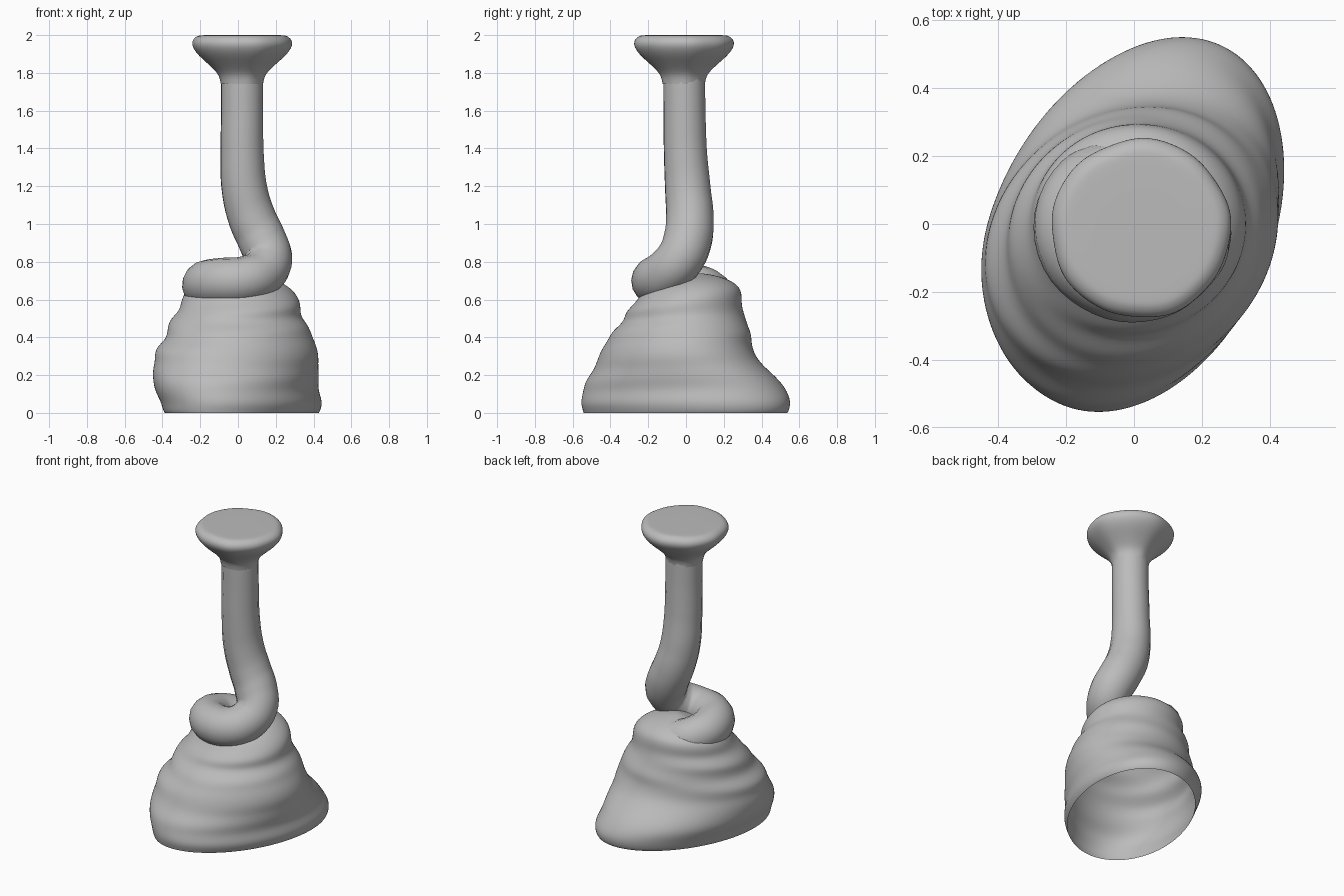
import bpy
import bmesh
from math import cos, sin, tau

cube = bpy.data.objects.get("Cube")
if cube:
    bpy.data.objects.remove(cube, do_unlink=True)

grey = bpy.data.materials.new("plain grey")
grey.use_nodes = True
grey.diffuse_color = (0.5, 0.5, 0.5, 1)
grey.node_tree.nodes["Principled BSDF"].inputs["Base Color"].default_value = (0.5, 0.5, 0.5, 1)


def loft(name, rings, segments, close_top):
    """Join rings of points given as functions of angle, then smooth them."""
    bm = bmesh.new()
    loops = [[bm.verts.new(ring(tau * i / segments)) for i in range(segments)]
             for ring in rings]
    for low, high in zip(loops, loops[1:]):
        for i in range(segments):
            j = (i + 1) % segments
            bm.faces.new((low[i], low[j], high[j], high[i]))
    if close_top:
        bm.faces.new(loops[-1])
    for face in bm.faces:
        face.smooth = True
    mesh = bpy.data.meshes.new(name)
    bm.to_mesh(mesh)
    bm.free()
    mesh.materials.append(grey)
    obj = bpy.data.objects.new(name, mesh)
    bpy.context.collection.objects.link(obj)
    smooth = obj.modifiers.new("smooth", "SUBSURF")
    smooth.levels = smooth.render_levels = 2
    return obj


def body_ring(z, left, right, front, back):
    """Skewed ellipse filling the given extents, with a slight spiral ripple."""
    cx, cy = (left + right) / 2, (front + back) / 2
    a, b = (right - left) / 2, (back - front) / 2
    skew = 0.32 * max(0, 1 - z / 0.6)

    def point(t):
        fade = min(1, z * 4)
        r = 1 + 0.012 * fade * sin(tau * z / 0.13 + t)
        tilt = 0.02 * fade * sin(t + 0.6)
        return (cx + a * r * cos(t), cy + b * r * sin(t + skew), z + tilt)
    return point


# Hollow swirled body: height, left, right, front, back
body = [
    (0, -0.39, 0.43, -0.545, 0.54),
    (0.015, -0.4, 0.44, -0.55, 0.55),
    (0.06, -0.41, 0.45, -0.56, 0.56),
    (0.12, -0.44, 0.425, -0.55, 0.53),
    (0.18, -0.455, 0.43, -0.535, 0.48),
    (0.24, -0.45, 0.43, -0.495, 0.40),
    (0.29, -0.445, 0.425, -0.475, 0.365),
    (0.35, -0.44, 0.42, -0.45, 0.35),
    (0.40, -0.385, 0.39, -0.42, 0.345),
    (0.45, -0.375, 0.375, -0.39, 0.33),
    (0.50, -0.365, 0.335, -0.33, 0.31),
    (0.55, -0.315, 0.33, -0.325, 0.295),
    (0.60, -0.30, 0.325, -0.265, 0.30),
    (0.65, -0.285, 0.28, -0.24, 0.285),
    (0.69, -0.23, 0.21, -0.18, 0.23),
    (0.715, -0.12, 0.12, -0.10, 0.14),
    (0.725, -0.03, 0.03, -0.02, 0.04),
]
loft("swirled_body", [body_ring(*row) for row in body], 32, True)

# Top coil that winds round the front and rises into the neck: x, y, z, radius
path = [
    (0.0, 0.15, 0.61, 0.11),
    (-0.13, 0.10, 0.65, 0.12),
    (-0.17, -0.03, 0.68, 0.125),
    (-0.09, -0.14, 0.695, 0.125),
    (0.04, -0.16, 0.705, 0.125),
    (0.13, -0.10, 0.745, 0.125),
    (0.16, -0.03, 0.82, 0.127),
    (0.125, 0.01, 0.92, 0.13),
    (0.075, 0.02, 1.03, 0.128),
    (0.035, 0.01, 1.18, 0.122),
    (0.022, -0.003, 1.38, 0.115),
    (0.022, -0.008, 1.60, 0.112),
    (0.022, -0.01, 1.80, 0.112),
]
curve = bpy.data.curves.new("coiled_neck", "CURVE")
curve.dimensions = "3D"
curve.bevel_depth = 1
curve.bevel_resolution = 6
curve.resolution_u = 6
curve.use_fill_caps = True
spline = curve.splines.new("BEZIER")
spline.bezier_points.add(len(path) - 1)
for knot, (x, y, z, radius) in zip(spline.bezier_points, path):
    knot.co = (x, y, z)
    knot.radius = radius
    knot.handle_left_type = knot.handle_right_type = "AUTO"
curve.materials.append(grey)
neck = bpy.data.objects.new("coiled_neck", curve)
bpy.context.collection.objects.link(neck)
bpy.ops.object.select_all(action="DESELECT")
neck.select_set(True)
bpy.context.view_layer.objects.active = neck
bpy.ops.object.convert(target="MESH")
bpy.ops.object.shade_smooth_by_angle()


def cap_ring(z, radius):
    """Slightly uneven circle for the flared top."""
    def point(t):
        r = radius * (1 + 0.012 * sin(5 * t + 1) + 0.008 * sin(9 * t))
        return (0.02 + r * cos(t), -0.013 + r * sin(t), z)
    return point


# Flared cap with a flat top
flare = [(1.74, 0.112), (1.785, 0.12), (1.82, 0.15), (1.86, 0.195),
         (1.90, 0.24), (1.945, 0.27), (1.98, 0.262), (1.997, 0.235),
         (2.0, 0.215), (2.0, 0.1), (2.0, 0.02)]
loft("flared_cap", [cap_ring(*row) for row in flare], 32, True)
